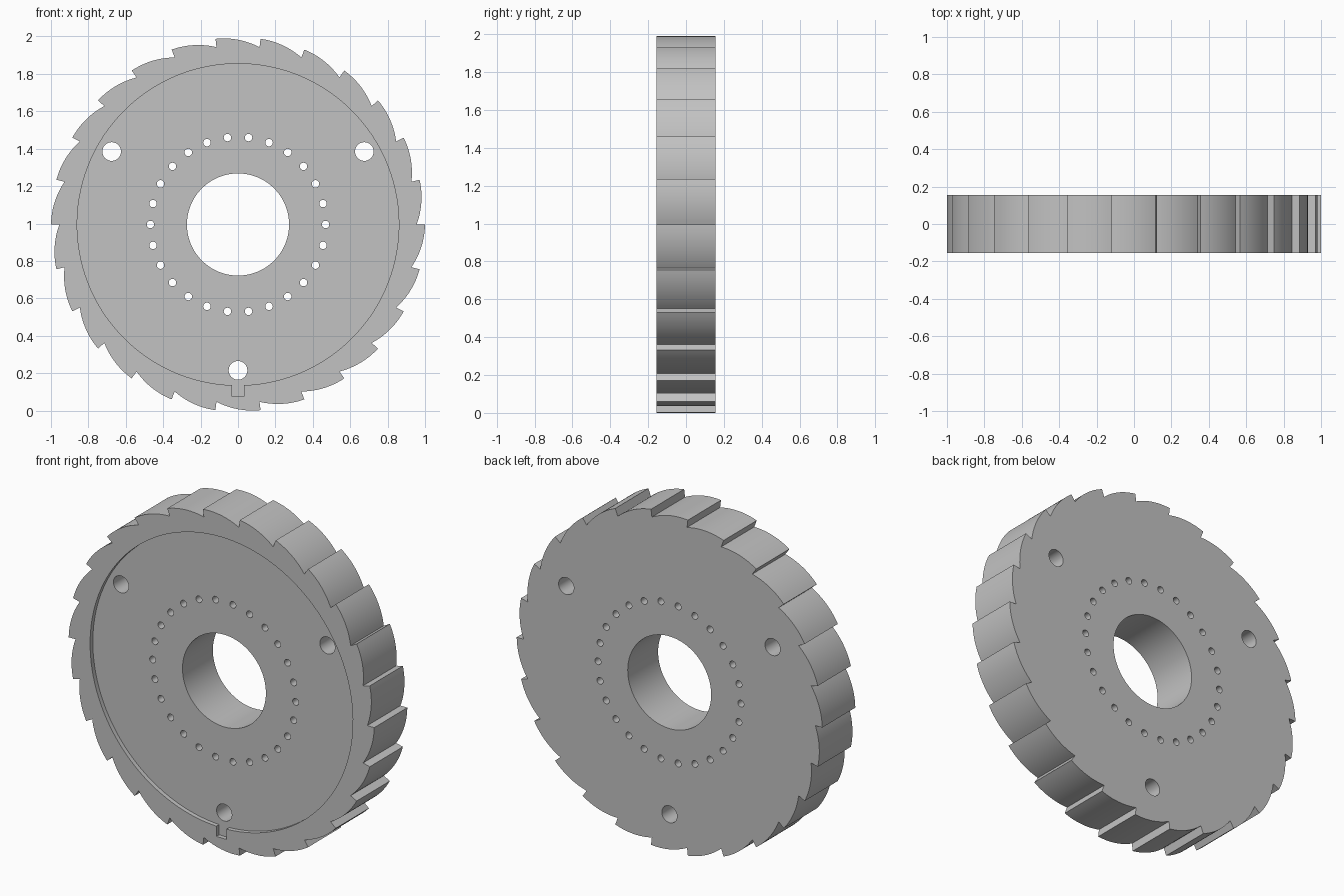
import bpy, bmesh
from math import sin, cos, pi, radians, hypot, asin, atan2

TEETH = 26
STEP = 2 * pi / TEETH
HALF = 0.155            # half the wheel thickness
TIP, ROOT = 1.0, 0.955  # tooth radii
ARC = 0.42              # radius of each tooth back

cube = bpy.data.objects.get("Cube")
if cube:
    bpy.data.objects.remove(cube, do_unlink=True)

steel = bpy.data.materials.new("plain grey")
steel.use_nodes = True
grey = (0.54, 0.54, 0.54, 1)
steel.diffuse_color = grey
steel.node_tree.nodes["Principled BSDF"].inputs["Base Color"].default_value = grey


def polar(r, a, cx=0, cz=0):
    return cx + r * cos(a), cz + r * sin(a)


def circle(r, n, cx=0, cz=0):
    return [polar(r, 2 * pi * i / n, cx, cz) for i in range(n)]


def prism(name, outlines, front, back):
    """Extrude closed x-z outlines from front to back along y."""
    bm = bmesh.new()
    for outline in outlines:
        face = bm.faces.new([bm.verts.new((x, front, z)) for x, z in outline])
        side = bmesh.ops.extrude_face_region(bm, geom=[face], use_keep_orig=True)
        verts = [v for v in side["geom"] if isinstance(v, bmesh.types.BMVert)]
        bmesh.ops.translate(bm, verts=verts, vec=(0, back - front, 0))
    bmesh.ops.recalc_face_normals(bm, faces=bm.faces)
    mesh = bpy.data.meshes.new(name)
    bm.to_mesh(mesh)
    bm.free()
    mesh.materials.append(steel)
    obj = bpy.data.objects.new(name, mesh)
    bpy.context.collection.objects.link(obj)
    return obj


def tooth(k, segments=12):
    """Convex back from a root up to the tip at angle k * STEP."""
    rx, rz = polar(ROOT, (k - 1) * STEP)
    tx, tz = polar(TIP, k * STEP)
    chord = hypot(tx - rx, tz - rz)
    half = asin(chord / 2 / ARC)
    out = atan2(tz - rz, tx - rx) - pi / 2
    drop = ARC * cos(half)
    cx, cz = polar(drop, out + pi, (rx + tx) / 2, (rz + tz) / 2)
    return [polar(ARC, out - half + 2 * half * i / segments, cx, cz)
            for i in range(segments + 1)]


# Toothed disc
wheel = prism("ratchet_wheel", [[p for k in range(TEETH) for p in tooth(k)]], -HALF, HALF)

# Front recess with its key slot at the bottom
R, W = 0.86, 0.033
gap = asin(W / R)
start, sweep, n = -pi / 2 + gap, 2 * pi - 2 * gap, 128
recess = [polar(R, start + sweep * i / n) for i in range(n + 1)]
recess += [(-W, -0.92), (W, -0.92)]
recess_cutter = prism("recess_cutter", [recess], -HALF - 0.1, -HALF + 0.026)

# Bore, mounting holes and ring of small holes
holes = [circle(0.273, 96)]
holes += [circle(0.05, 32, *polar(0.78, radians(a))) for a in (30, 150, 270)]
holes += [circle(0.02, 20, *polar(0.468, k * STEP)) for k in range(TEETH)]
hole_cutter = prism("hole_cutter", holes, -HALF - 0.2, HALF + 0.2)

for cutter in (recess_cutter, hole_cutter):
    cutter.hide_render = True
    mod = wheel.modifiers.new(cutter.name, 'BOOLEAN')
    mod.operation = 'DIFFERENCE'
    mod.solver = 'EXACT'
    mod.object = cutter

# Bake the cuts and drop the cutters
bpy.context.view_layer.update()
graph = bpy.context.evaluated_depsgraph_get()
result = bpy.data.meshes.new_from_object(wheel.evaluated_get(graph))
wheel.modifiers.clear()
wheel.data = result
for cutter in (recess_cutter, hole_cutter):
    bpy.data.objects.remove(cutter, do_unlink=True)

# Stand the wheel on the ground
low = min(v.co.z for v in result.vertices)
for v in result.vertices:
    v.co.z -= low

bpy.ops.object.select_all(action='DESELECT')
wheel.select_set(True)
bpy.context.view_layer.objects.active = wheel
bpy.ops.object.shade_smooth_by_angle(angle=radians(30))
